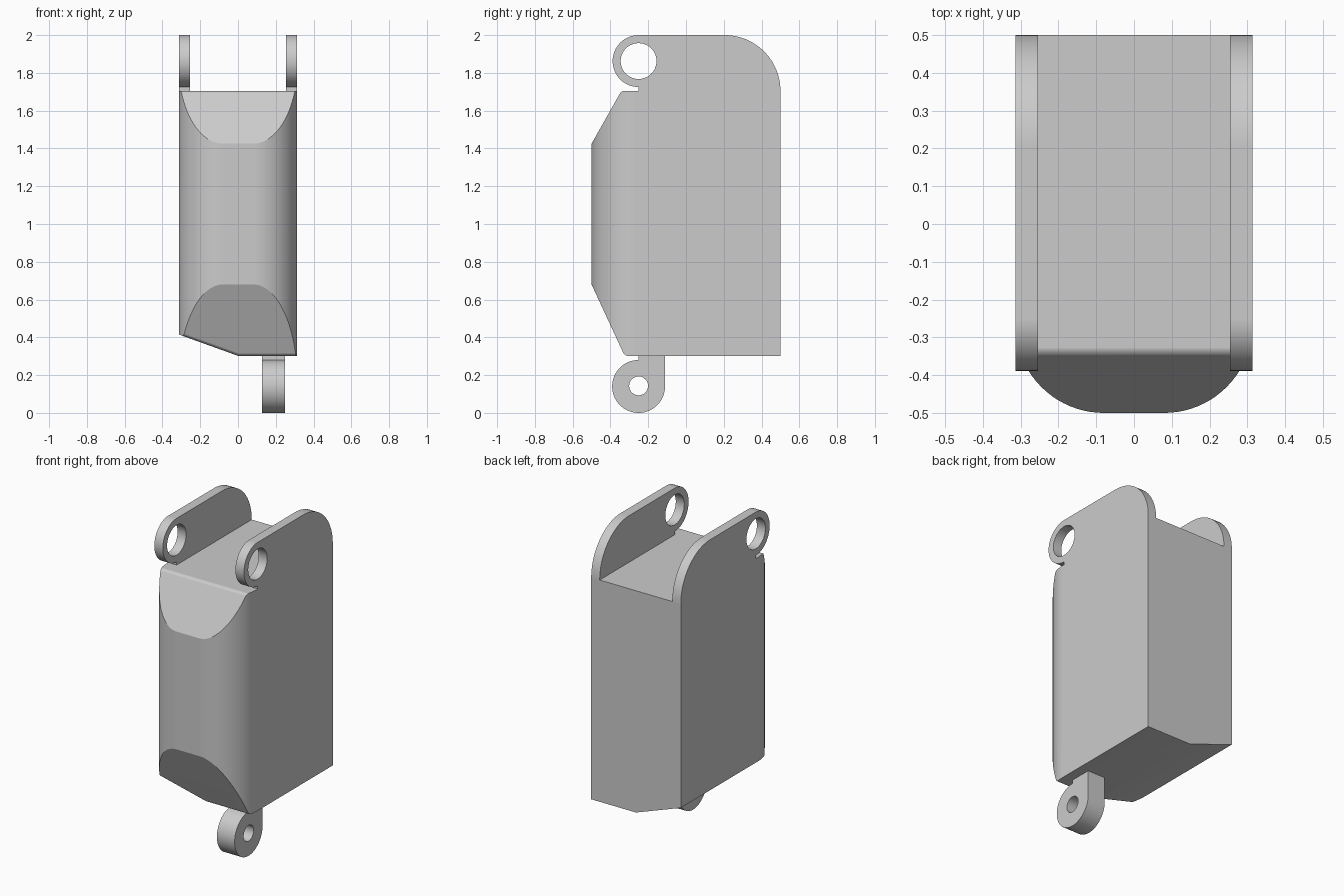
import bpy
import bmesh
from math import cos, sin, radians
from mathutils import Matrix, Vector

if "Cube" in bpy.data.objects:
    bpy.data.objects.remove(bpy.data.objects["Cube"])

grey = bpy.data.materials.new("plain grey")
grey.use_nodes = True
grey.diffuse_color = (0.6, 0.6, 0.6, 1)
grey.node_tree.nodes["Principled BSDF"].inputs["Base Color"].default_value = (0.6, 0.6, 0.6, 1)

HALF, TOP, BASE, FRONT, BACK = 0.3135, 1.705, 0.302, -0.5, 0.5


def arc(cx, cy, r, start, end, n):
    angles = [radians(start + (end - start) * i / n) for i in range(n + 1)]
    return [(cx + r * cos(a), cy + r * sin(a)) for a in angles]


def finish(bm, name):
    bmesh.ops.recalc_face_normals(bm, faces=bm.faces)
    mesh = bpy.data.meshes.new(name)
    bm.to_mesh(mesh)
    bm.free()
    mesh.materials.append(grey)
    obj = bpy.data.objects.new(name, mesh)
    bpy.context.collection.objects.link(obj)
    bpy.ops.object.select_all(action='DESELECT')
    obj.select_set(True)
    bpy.context.view_layer.objects.active = obj
    bpy.ops.object.shade_smooth_by_angle(angle=radians(20))
    mod = obj.modifiers.new("flat face normals", 'WEIGHTED_NORMAL')
    mod.keep_sharp = True
    return obj


def plate(name, loops, x0, x1):
    """Extrude a (y, z) outline with holes from x0 to x1."""
    bm = bmesh.new()
    edges = []
    for loop in loops:
        vs = [bm.verts.new((x0, y, z)) for y, z in loop]
        edges += [bm.edges.new((a, b)) for a, b in zip(vs, vs[1:] + vs[:1])]
    bmesh.ops.triangle_fill(bm, edges=edges, use_beauty=True)
    ext = bmesh.ops.extrude_face_region(bm, geom=bm.faces[:], use_keep_orig=True)
    moved = [g for g in ext["geom"] if isinstance(g, bmesh.types.BMVert)]
    bmesh.ops.translate(bm, verts=moved, vec=(x1 - x0, 0, 0))
    return finish(bm, name)


def slice_off(bm, point, normal):
    """Remove everything beyond a plane and cap the cut."""
    geom = bm.verts[:] + bm.edges[:] + bm.faces[:]
    bmesh.ops.bisect_plane(bm, geom=geom, dist=1e-5, plane_co=point,
                           plane_no=normal, clear_outer=True)
    rim = [e for e in bm.edges if e.is_boundary]
    if rim:
        bmesh.ops.holes_fill(bm, edges=rim, sides=0)


def round_edge(bm, point, n1, n2, r, steps=5):
    """Round the edge through point shared by planes n1 and n2."""
    axis = n1.cross(n2).normalized()
    inside = Matrix((n1, n2, axis)).inverted() @ Vector((-r, -r, 0))
    for i in range(1, steps + 1):
        n = n1.slerp(n2, i / (steps + 1))
        slice_off(bm, point + inside + n * r, n)


# Body: rounded-front prism
bm = bmesh.new()
R = 0.2335
plan = [(HALF, BACK), (-HALF, BACK)]
plan += arc(R - HALF, FRONT + R, R, 180, 270, 20)
plan += arc(HALF - R, FRONT + R, R, 270, 360, 20)
floor = bm.faces.new([bm.verts.new((x, y, BASE)) for x, y in plan])
ext = bmesh.ops.extrude_face_region(bm, geom=[floor], use_keep_orig=True)
bmesh.ops.translate(bm, verts=[g for g in ext["geom"] if isinstance(g, bmesh.types.BMVert)],
                    vec=(0, 0, TOP - BASE))
bmesh.ops.recalc_face_normals(bm, faces=bm.faces)

# Body: sloped underside and front chamfers
up, down = Vector((0, 0, 1)), Vector((0, 0, -1))
upper = Vector((0, -0.28, 0.158)).normalized()
lower = Vector((0, -0.378, -0.175)).normalized()
slope = Vector((-0.113, 0, -HALF)).normalized()
slice_off(bm, Vector((0, 0, BASE)), slope)
slice_off(bm, Vector((0, FRONT, TOP - 0.28)), upper)
slice_off(bm, Vector((0, FRONT, BASE + 0.378)), lower)

# Body: softened chamfer edges
corner = Vector((0, FRONT + 0.175, BASE))
round_edge(bm, Vector((0, FRONT + 0.158, TOP)), upper, up, 0.03)
round_edge(bm, corner, lower, down, 0.03)
round_edge(bm, corner, lower, slope, 0.03)
finish(bm, "body")

# Top ears with ring holes
PIN = -0.251
ear = [(PIN, TOP), (BACK, TOP)]
ear += arc(BACK - 0.295, TOP, 0.295, 0, 90, 20)[1:]
ear += arc(PIN, 1.8625, 0.1375, 90, 270, 32)
ear_hole = arc(PIN, 1.8625, 0.095, 0, 360, 40)[:-1]
for side, name in ((1, "left_ear"), (-1, "right_ear")):
    plate(name, [ear, ear_hole], side * 0.254, side * HALF)

# Bottom lug with pin hole
lug = [(PIN + 0.14, BASE), (PIN, BASE)] + arc(PIN, 0.14, 0.14, 90, 360, 42)
lug_hole = arc(PIN, 0.143, 0.05, 0, 360, 32)[:-1]
plate("bottom_lug", [lug, lug_hole], 0.126, 0.25)
